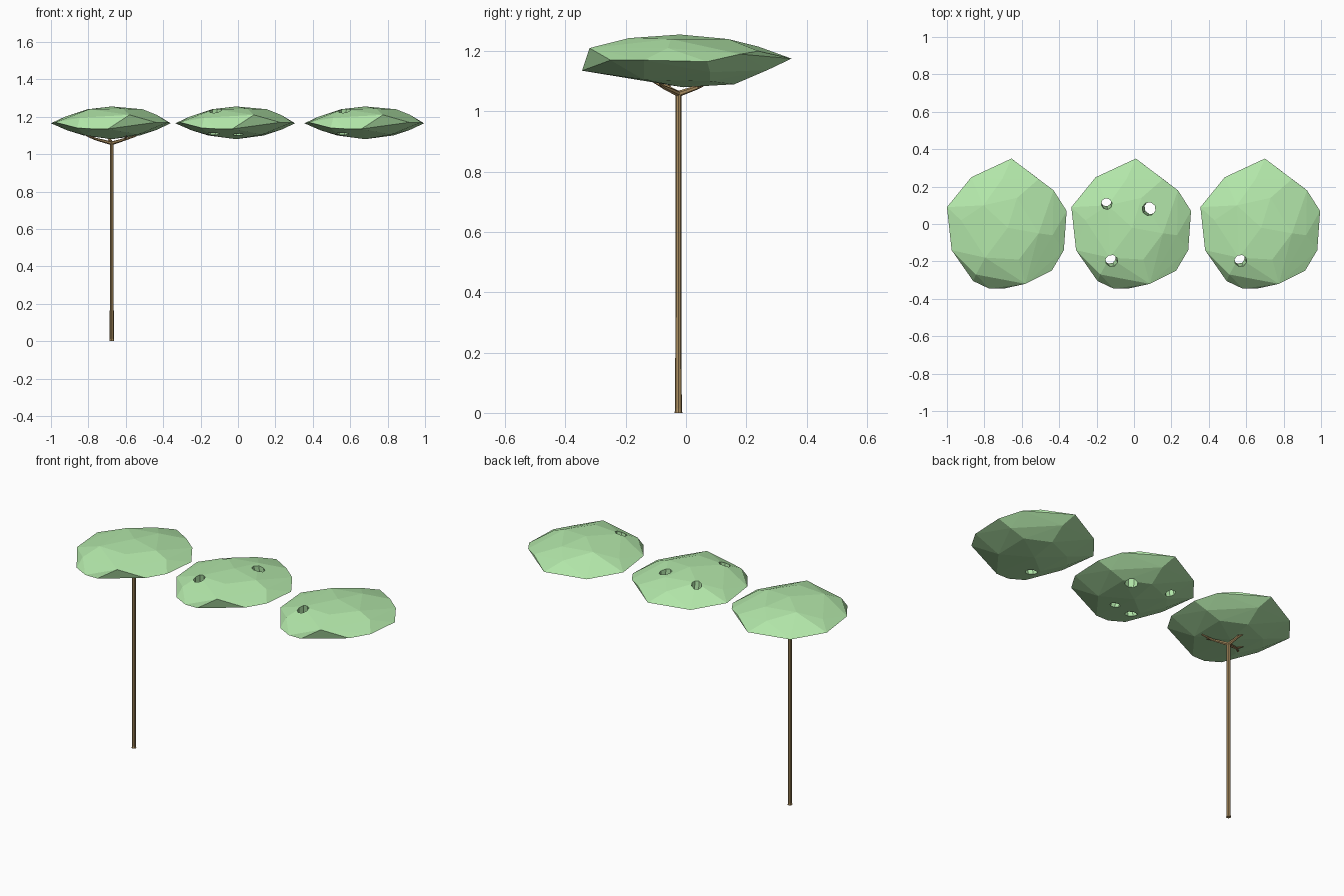
import bpy, bmesh
from mathutils import Vector

if "Cube" in bpy.data.objects:
    bpy.data.objects.remove(bpy.data.objects["Cube"])


def material(name, color):
    m = bpy.data.materials.new(name)
    m.diffuse_color = color
    m.use_nodes = True
    m.node_tree.nodes["Principled BSDF"].inputs["Base Color"].default_value = m.diffuse_color
    return m


LEAF = material("leaf_green", (0.45, 0.80, 0.40, 1))
BARK = material("bark_brown", (0.42, 0.28, 0.12, 1))


def add_object(name, bm, mat=None):
    bmesh.ops.recalc_face_normals(bm, faces=bm.faces)
    me = bpy.data.meshes.new(name)
    bm.to_mesh(me)
    bm.free()
    ob = bpy.data.objects.new(name, me)
    bpy.context.collection.objects.link(ob)
    if mat:
        me.materials.append(mat)
    return ob


def tube(bm, points, radii, sides=6):
    """Tapered faceted tube along a path."""
    pts = [Vector(p) for p in points]
    rings = []
    for i, (p, r) in enumerate(zip(pts, radii)):
        d = pts[min(i + 1, len(pts) - 1)] - pts[max(i - 1, 0)]
        q = d.to_track_quat('Z', 'Y')
        circle = bmesh.ops.create_circle(bm, segments=sides, radius=r)['verts']
        for v in circle:
            v.co = p + q @ v.co
        rings.append(circle)
    for a, b in zip(rings, rings[1:]):
        for k in range(sides):
            n = (k + 1) % sides
            bm.faces.new((a[k], a[n], b[n], b[k]))
    bm.faces.new(rings[0])
    bm.faces.new(rings[-1])


# Faceted canopy: irregular rim, shallow dome and shallow underside
RIM = [(-.325, .09, 1.165), (-.195, .25, 1.15), (.02, .35, 1.175),
       (.165, .24, 1.2), (.245, .18, 1.19), (.315, .07, 1.165),
       (.30, -.14, 1.17), (.235, -.25, 1.17), (.095, -.32, 1.21),
       (-.02, -.345, 1.135), (-.10, -.345, 1.135), (-.185, -.305, 1.14),
       (-.30, -.14, 1.17)]
DOME = [(0, -.02, 1.255), (-.12, -.18, 1.24), (.06, -.19, 1.243),
        (.165, -.05, 1.24), (.05, .14, 1.24), (-.13, .10, 1.24),
        (-.25, .02, 1.20), (-.17, -.27, 1.195), (.24, -.06, 1.21),
        (-.03, .24, 1.215)]
UNDER = [(0, -.01, 1.08), (-.15, .08, 1.10), (.15, .08, 1.10),
         (.02, .16, 1.09), (-.14, -.13, 1.10), (.14, -.14, 1.105),
         (.24, .08, 1.13), (.04, .27, 1.137), (-.24, -.03, 1.128)]


def canopy(name, x, holes=()):
    bm = bmesh.new()
    for p in RIM + DOME + UNDER:
        bm.verts.new(Vector(p) + Vector((x, 0, 0)))
    res = bmesh.ops.convex_hull(bm, input=bm.verts)
    loose = [v for v in bm.verts if not v.link_faces]
    bmesh.ops.delete(bm, geom=loose, context='VERTS')
    ob = add_object(name, bm, LEAF)
    # drill the branch holes
    for i, (lo, hi, r) in enumerate(holes):
        cb = bmesh.new()
        off = Vector((x, 0, 0))
        tube(cb, [Vector(lo) + off, Vector(hi) + off], (r, r), 8)
        cut = add_object(f"{name}_hole_cutter_{i}", cb, LEAF)
        cut.hide_render = True
        mod = ob.modifiers.new("hole", 'BOOLEAN')
        mod.operation = 'DIFFERENCE'
        mod.object = cut
        bpy.context.view_layer.update()
        dg = bpy.context.evaluated_depsgraph_get()
        new = bpy.data.meshes.new_from_object(ob.evaluated_get(dg))
        ob.modifiers.clear()
        ob.data = new
        bpy.data.objects.remove(cut)
    return ob


FRONT_HOLE = ((-.125, -.17, 1.05), (-.105, -.205, 1.29), .033)
canopy("left_canopy", -.675)
canopy("middle_canopy", -.01, [
    FRONT_HOLE,
    ((-.14, .13, 1.05), (-.135, .10, 1.29), .029),
    ((.105, .09, 1.05), (.085, .078, 1.29), .036),
    ((.025, -.165, 1.04), (.0, -.15, 1.15), .028)])
canopy("right_canopy", .68, [FRONT_HOLE])

# Slim trunk with a small root flare
TX, TY = -.675, -.025
bm = bmesh.new()
tube(bm, [(TX, TY, 0), (TX, TY, .015), (TX, TY, .5), (TX, TY, 1.065)],
     [.013, .011, .010, .010], 8)
add_object("trunk", bm, BARK)

# Three forked branches under the left canopy
bm = bmesh.new()
for ex, ey in [(.12, -.08), (-.02, .105), (-.14, -.06)]:
    root = Vector((TX, TY, 1.058))
    d = Vector((ex, ey, 0))
    side = Vector((-ey, ex, 0)) * .25
    mid = root + d * .6 + Vector((0, 0, .022))
    tube(bm, [root, mid, root + d + side * .5 + Vector((0, 0, .04))],
         [.010, .007, .004])
    tube(bm, [mid, mid + d * .25 - side + Vector((0, 0, .028))], [.006, .003])
add_object("branches", bm, BARK)
